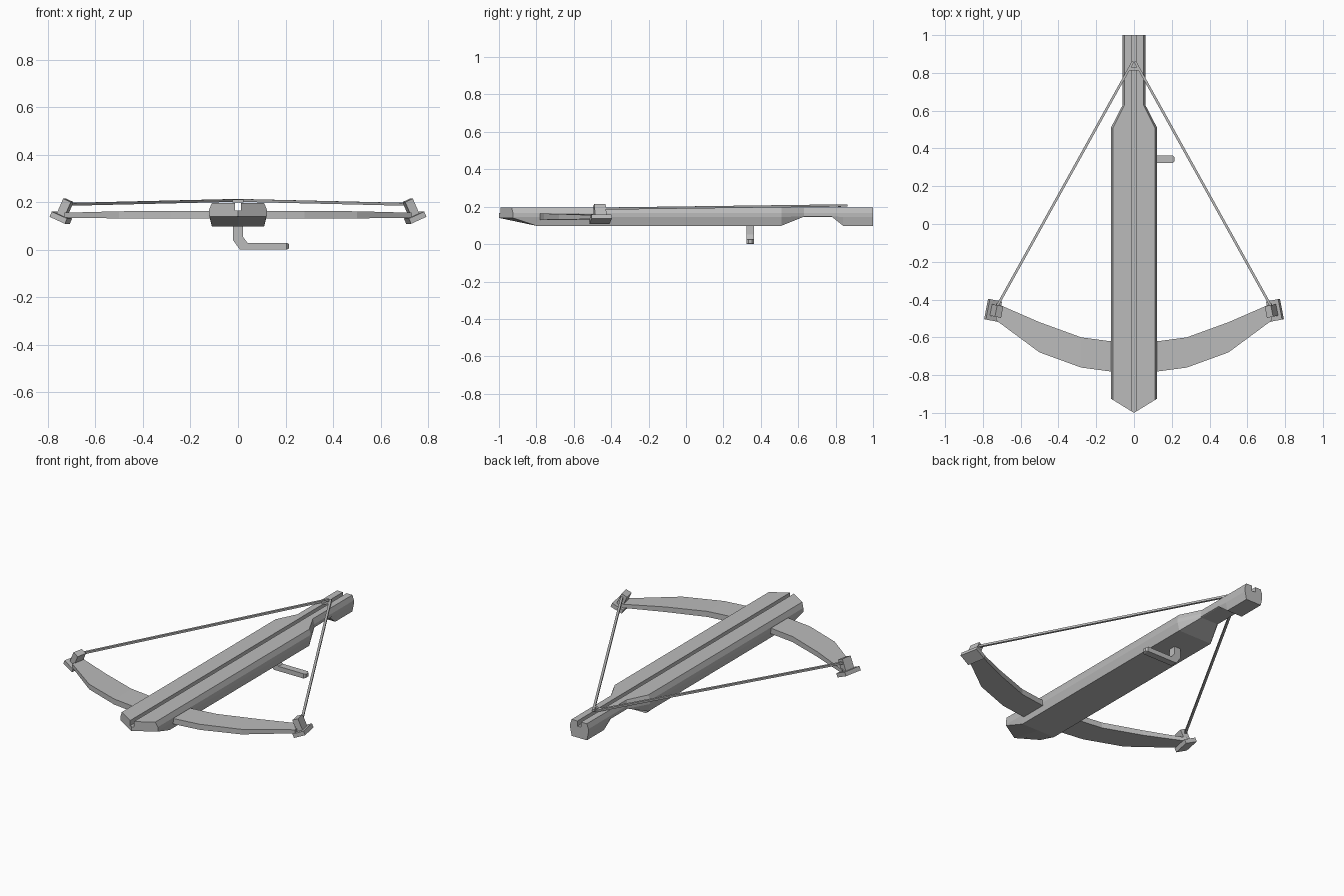
import bpy, bmesh, math
from mathutils import Vector, Matrix

if "Cube" in bpy.data.objects:
    bpy.data.objects.remove(bpy.data.objects["Cube"], do_unlink=True)

grey = bpy.data.materials.new("plain grey")
grey.use_nodes = True
colour = (0.5, 0.5, 0.5, 1)
grey.diffuse_color = colour
grey.node_tree.nodes["Principled BSDF"].inputs["Base Color"].default_value = colour


def finish(name, bm, mirror=False):
    bmesh.ops.recalc_face_normals(bm, faces=bm.faces)
    mesh = bpy.data.meshes.new(name)
    bm.to_mesh(mesh)
    bm.free()
    mesh.materials.append(grey)
    ob = bpy.data.objects.new(name, mesh)
    bpy.context.collection.objects.link(ob)
    if mirror:
        ob.modifiers.new("Mirror", "MIRROR").use_clip = True
    return ob


def loft(name, rings, closed_start=True, mirror=False):
    """Skin a list of matching rings and cap the ends."""
    bm = bmesh.new()
    rows = [[bm.verts.new(p) for p in ring] for ring in rings]
    n = len(rows[0])
    for a, b in zip(rows, rows[1:]):
        for i in range(n):
            j = (i + 1) % n
            # the open centre plane is left for the mirror to join
            if mirror and all(abs(v.co.x) < 1e-6 for v in (a[i], a[j], b[i], b[j])):
                continue
            bm.faces.new((a[i], a[j], b[j], b[i]))
    if closed_start:
        bm.faces.new(rows[0])
    bm.faces.new(rows[-1])
    return finish(name, bm, mirror)


def add_box(bm, size, matrix):
    bmesh.ops.create_cube(bm, size=1, matrix=matrix @ Matrix.Diagonal((*size, 1)))


# Stock: half section with a top groove, lofted front to back
def stock_ring(y, w, bottom, base_w, chamfer, point=0):
    g, top, floor = 0.012, 0.196, 0.165
    mid = max(bottom + 0.002, 0.145)
    outline = [(0, bottom), (base_w, bottom), (w, mid), (w, 0.167),
               (w - chamfer, top), (g, top), (g, floor), (0, floor)]
    return [(x, y + point * x / w, z) for x, z in outline]


loft("stock", [
    stock_ring(-1.0, 0.122, 0.14, 0.12, 0.012, point=0.075),
    stock_ring(-0.8, 0.122, 0.098, 0.11, 0.012),
    stock_ring(0.51, 0.122, 0.098, 0.11, 0.012),
    stock_ring(0.63, 0.06, 0.146, 0.055, 0.01),
    stock_ring(0.78, 0.06, 0.146, 0.055, 0.01),
    stock_ring(0.84, 0.06, 0.098, 0.05, 0.01),
    stock_ring(1.0, 0.06, 0.098, 0.05, 0.01),
], mirror=True)

# Bow limbs: x, front y, back y, bottom z, top z
limb = [(0, -0.78, -0.62, 0.13, 0.163), (0.13, -0.78, -0.62, 0.13, 0.163),
        (0.28, -0.76, -0.60, 0.13, 0.163), (0.50, -0.68, -0.52, 0.131, 0.161),
        (0.73, -0.51, -0.42, 0.134, 0.155)]
loft("bow", [[(x, f, lo), (x, b, lo), (x, b, hi), (x, f, hi)]
             for x, f, b, lo, hi in limb], closed_start=False, mirror=True)

# Tilted end plates with string posts
bm = bmesh.new()
frame = (Matrix.Translation((0.746, -0.457, 0.134))
         @ Matrix.Rotation(math.radians(11), 4, "Z")
         @ Matrix.Rotation(math.radians(-24), 4, "Y"))
add_box(bm, (0.072, 0.11, 0.024), frame)
add_box(bm, (0.036, 0.062, 0.072), frame @ Matrix.Translation((0, 0, 0.044)))
finish("bow_tips", bm, mirror=True)

# String: two straight strands meeting behind a small catch
bm = bmesh.new()
a, b = Vector((0.725, -0.435, 0.19)), Vector((0.005, 0.86, 0.207))
span = b - a
add_box(bm, (0.013, 0.012, span.length),
        Matrix.Translation((a + b) / 2) @ span.to_track_quat("Z", "Y").to_matrix().to_4x4())
finish("bowstring", bm, mirror=True)

bm = bmesh.new()
add_box(bm, (0.045, 0.015, 0.012), Matrix.Translation((0, 0.82, 0.204)))
finish("string_catch", bm)

# Trigger: bent lever reaching sideways, with a narrowed tip
lever = [((-0.02, 0.11), (0.02, 0.11)), ((-0.02, 0.038), (0.022, 0.052)),
         ((0.008, 0), (0.04, 0.028)), ((0.205, 0), (0.205, 0.028)),
         ((0.214, 0.004), (0.214, 0.024))]
rings = []
for i, ((x0, z0), (x1, z1)) in enumerate(lever):
    h = 0.01 if i == len(lever) - 1 else 0.02
    rings.append([(x0, 0.343 - h, z0), (x0, 0.343 + h, z0),
                  (x1, 0.343 + h, z1), (x1, 0.343 - h, z1)])
loft("trigger", rings)
